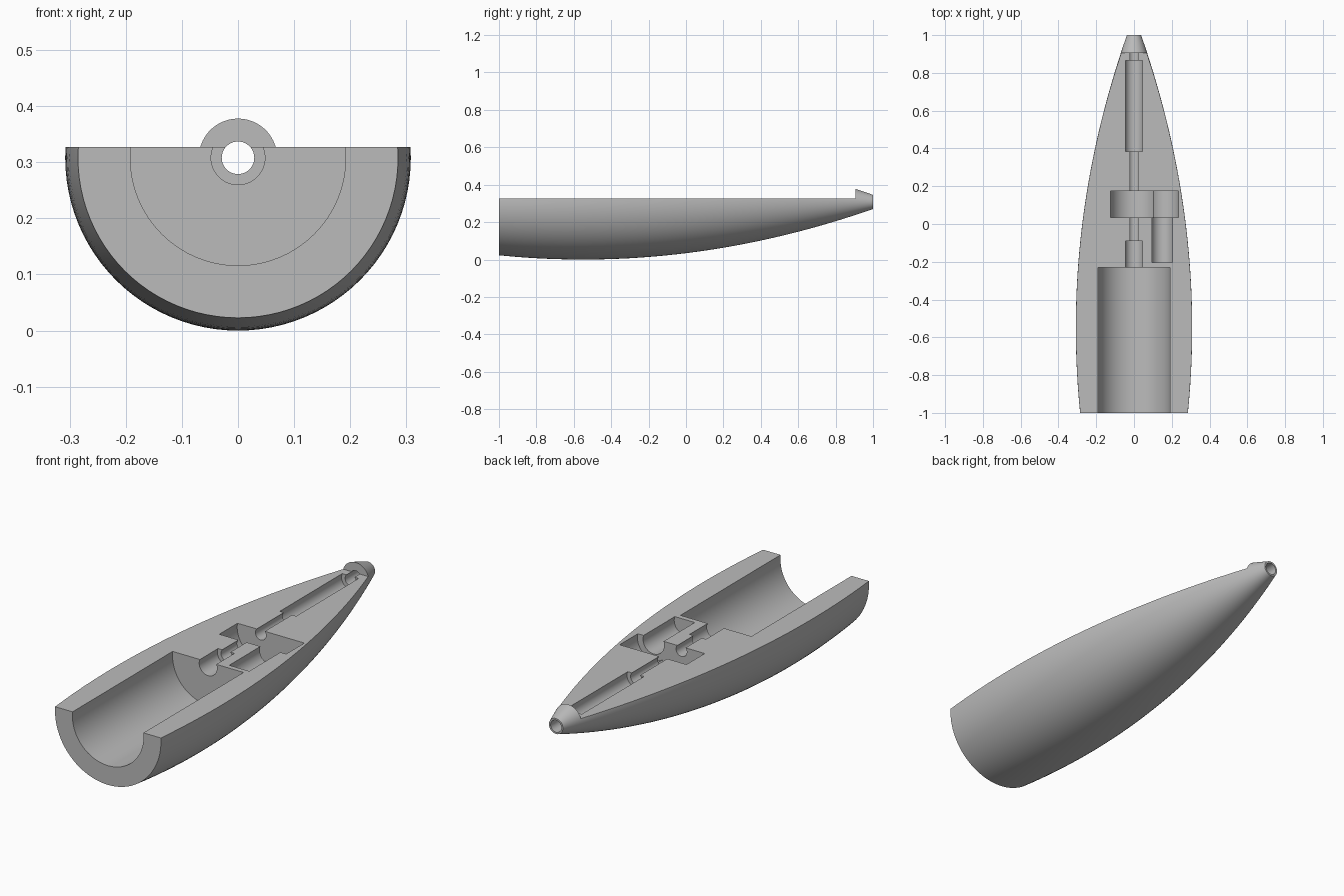
import bpy, bmesh, math

if "Cube" in bpy.data.objects:
    bpy.data.objects.remove(bpy.data.objects["Cube"])

AXIS_Z = 0.308      # height of the centre axis
FLAT_Z = 0.327      # height of the split plane
SHAFT_R = 0.029


def new_object(name, bm):
    bmesh.ops.recalc_face_normals(bm, faces=bm.faces[:])
    mesh = bpy.data.meshes.new(name)
    bm.to_mesh(mesh)
    bm.free()
    obj = bpy.data.objects.new(name, mesh)
    bpy.context.collection.objects.link(obj)
    return obj


def lathe(name, profile, x=0.0, sides=64):
    """Closed solid turned about a line parallel to y; profile is (y, radius)."""
    bm = bmesh.new()
    rings = []
    for y, r in profile:
        angles = [2 * math.pi * i / sides for i in range(sides)]
        rings.append([bm.verts.new((x + r * math.cos(a), y, AXIS_Z + r * math.sin(a)))
                      for a in angles])
    for a, b in zip(rings, rings[1:]):
        for i in range(sides):
            j = (i + 1) % sides
            bm.faces.new((a[i], a[j], b[j], b[i]))
    bm.faces.new(rings[0])
    bm.faces.new(rings[-1])
    return new_object(name, bm)


def box(name, lo, hi):
    bm = bmesh.new()
    bmesh.ops.create_cube(bm, size=1)
    for v in bm.verts:
        v.co = [(l + h) / 2 + c * (h - l) for l, h, c in zip(lo, hi, v.co)]
    return new_object(name, bm)


def cut(target, cutter):
    mod = target.modifiers.new("cut", "BOOLEAN")
    mod.operation = "DIFFERENCE"
    mod.solver = "EXACT"
    mod.object = cutter
    bpy.context.view_layer.objects.active = target
    bpy.ops.object.modifier_apply(modifier=mod.name)
    bpy.data.objects.remove(cutter)


# Hull: a gently curved bullet shape
def hull_radius(y):
    return 0.308 - 0.1125 * (y + 0.55) ** 2


steps = 40
ys = [-1 + 2 * i / steps for i in range(steps + 1)]
hull = lathe("hull_half", [(y, hull_radius(y)) for y in ys], sides=96)

# Remove the upper half, leaving the full nose tip
cut(hull, box("upper_half_cutter", (-0.5, -1.2, FLAT_Z), (0.5, 0.905, 0.9)))

# Central row of pockets: (start, end, radius)
sections = [(-1.1, -0.23, 0.192),       # main motor bay
            (-0.23, -0.09, 0.048),      # coupling
            (-0.09, 0.035, SHAFT_R),    # shaft
            (0.035, 0.175, 0.127),      # large gear
            (0.175, 0.385, SHAFT_R),
            (0.385, 0.865, 0.048),      # long bearing
            (0.865, 1.1, SHAFT_R)]      # nose hole
cut(hull, lathe("shaft_cutter", [(y, r) for a, b, r in sections for y in (a, b)]))

# Side pocket: small motor and its gear
side = [(-0.205, 0.057), (0.035, 0.057), (0.035, 0.087), (0.175, 0.087)]
cut(hull, lathe("side_motor_cutter", side, x=0.15))

# Finish
grey = bpy.data.materials.new("grey")
grey.diffuse_color = (0.5, 0.5, 0.5, 1)
grey.use_nodes = True
grey.node_tree.nodes["Principled BSDF"].inputs["Base Color"].default_value = grey.diffuse_color
hull.data.materials.clear()
hull.data.materials.append(grey)
for p in hull.data.polygons:
    p.material_index = 0
bpy.ops.object.select_all(action="DESELECT")
hull.select_set(True)
bpy.context.view_layer.objects.active = hull
bpy.ops.object.shade_smooth_by_angle(angle=math.radians(30))
